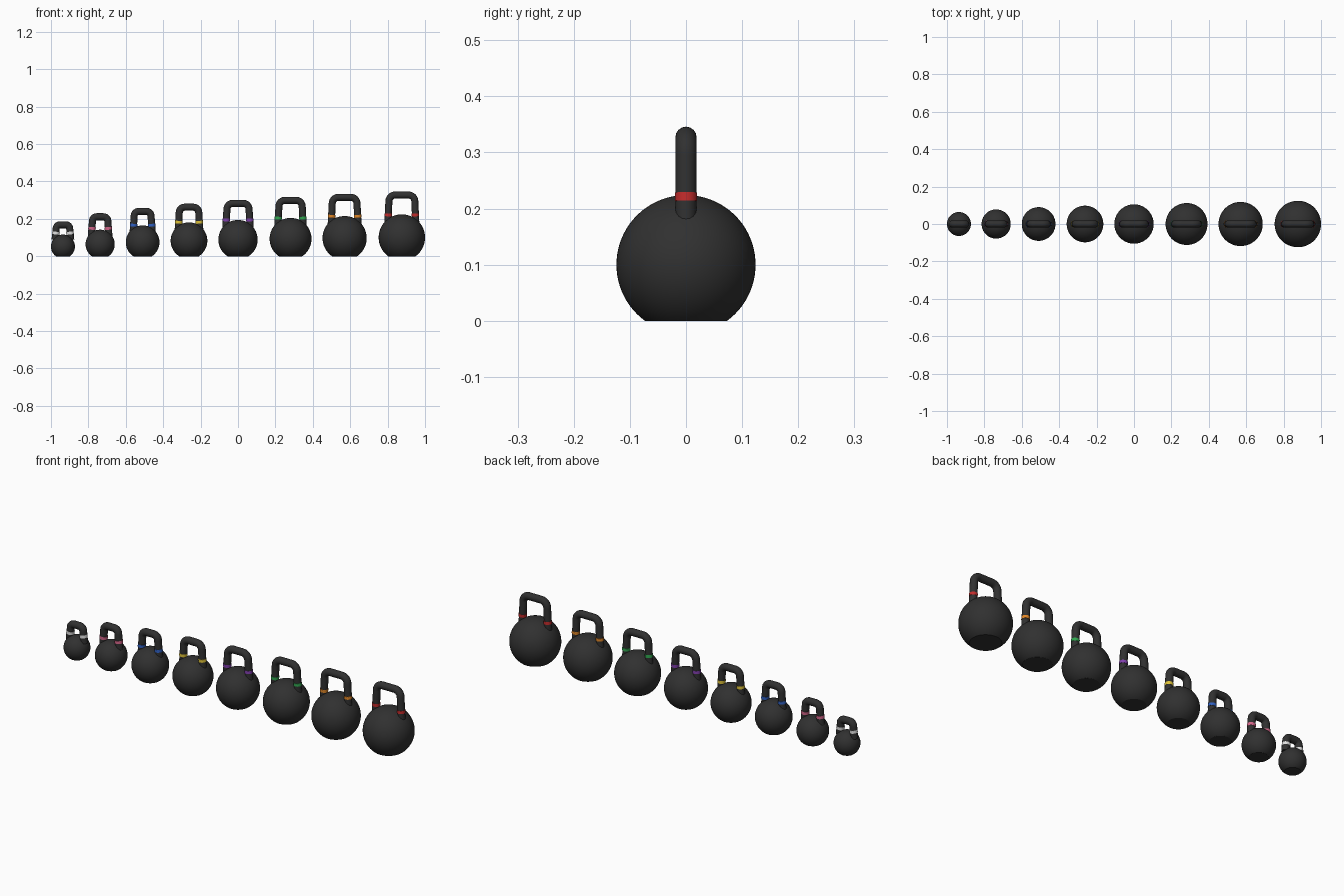
import bpy, bmesh, math
from mathutils import Vector

if "Cube" in bpy.data.objects:
    bpy.data.objects.remove(bpy.data.objects["Cube"])


def material(name, rgb):
    m = bpy.data.materials.new(name)
    m.use_nodes = True
    m.diffuse_color = (*rgb, 1)
    bsdf = m.node_tree.nodes["Principled BSDF"]
    bsdf.inputs["Base Color"].default_value = (*rgb, 1)
    bsdf.inputs["Roughness"].default_value = 0.6
    return m


IRON = material("black iron", (0.03, 0.03, 0.03))
TUBE = 0.0188
LEAN = 0.006


def mesh_object(name, bm, mat, angle=40):
    me = bpy.data.meshes.new(name)
    bm.to_mesh(me)
    bm.free()
    ob = bpy.data.objects.new(name, me)
    bpy.context.collection.objects.link(ob)
    me.materials.append(mat)
    bpy.ops.object.select_all(action="DESELECT")
    ob.select_set(True)
    bpy.context.view_layer.objects.active = ob
    bpy.ops.object.shade_smooth_by_angle(angle=math.radians(angle))
    return ob


def ball(name, x, radius, z):
    # sphere sliced flat at the floor
    bm = bmesh.new()
    bmesh.ops.create_uvsphere(bm, u_segments=64, v_segments=40, radius=radius)
    bmesh.ops.translate(bm, verts=bm.verts, vec=(x, 0, z))
    cut = bmesh.ops.bisect_plane(bm, geom=bm.verts[:] + bm.edges[:] + bm.faces[:],
                                 plane_co=(0, 0, 0), plane_no=(0, 0, -1), clear_outer=True)
    rim = [e for e in cut["geom_cut"] if isinstance(e, bmesh.types.BMEdge)]
    bmesh.ops.contextual_create(bm, geom=rim)
    bmesh.ops.recalc_face_normals(bm, faces=bm.faces)
    mesh_object(name, bm, IRON, 30)


def handle(name, x, half, low, top):
    # round bar bent into a rounded arch with slightly splayed legs
    bend = min(0.033, half * 0.5)
    upper = half - LEAN
    side = [(half, low), (upper, top - bend), (upper - bend, top)]
    path = [(-a, z) for a, z in side] + [(a, z) for a, z in reversed(side)]
    cu = bpy.data.curves.new(name, "CURVE")
    cu.dimensions = "3D"
    cu.bevel_depth = TUBE
    cu.bevel_resolution = 6
    cu.resolution_u = 10
    cu.use_fill_caps = True
    sp = cu.splines.new("BEZIER")
    sp.bezier_points.add(len(path) - 1)
    pts = [Vector((a, 0, z)) for a, z in path]
    corner = {1: Vector((-upper, 0, top)), 4: Vector((upper, 0, top))}
    for i, (bp, co) in enumerate(zip(sp.bezier_points, pts)):
        bp.handle_left_type = bp.handle_right_type = "FREE"
        before, after = pts[max(i - 1, 0)], pts[min(i + 1, len(pts) - 1)]
        bp.co = co
        bp.handle_left = co.lerp(before, 0.33)
        bp.handle_right = co.lerp(after, 0.33)
    # pull the bend handles toward the sharp corners
    for a, b, sign in ((1, 2, -1), (3, 4, 1)):
        sharp = Vector((sign * upper, 0, top))
        p, q = sp.bezier_points[a], sp.bezier_points[b]
        p.handle_right = p.co.lerp(sharp, 0.55)
        q.handle_left = q.co.lerp(sharp, 0.55)
    ob = bpy.data.objects.new(name, cu)
    bpy.context.collection.objects.link(ob)
    ob.location.x = x
    cu.materials.append(IRON)


def band(name, x, z, tilt, mat):
    # thin coloured sleeve around a leg
    bm = bmesh.new()
    bmesh.ops.create_cone(bm, cap_ends=True, segments=32, radius1=TUBE + 0.0012,
                          radius2=TUBE + 0.0012, depth=0.015)
    ob = mesh_object(name, bm, mat)
    ob.location = (x, 0, z)
    ob.rotation_euler.y = tilt


# colour, rgb, centre x, ball radius, ball centre z, height, handle half width, band z
BELLS = [
    ("white", (0.75, 0.75, 0.75), -0.936, 0.064, 0.052, 0.187, 0.061, 0.124),
    ("pink", (0.65, 0.13, 0.25), -0.737, 0.078, 0.064, 0.230, 0.066, 0.149),
    ("blue", (0.03, 0.12, 0.55), -0.510, 0.090, 0.075, 0.259, 0.070, 0.166),
    ("yellow", (0.75, 0.55, 0.04), -0.262, 0.098, 0.083, 0.281, 0.077, 0.182),
    ("purple", (0.22, 0.05, 0.42), 0.0, 0.105, 0.089, 0.302, 0.084, 0.194),
    ("green", (0.03, 0.38, 0.08), 0.281, 0.112, 0.093, 0.318, 0.087, 0.204),
    ("orange", (0.75, 0.24, 0.02), 0.570, 0.118, 0.097, 0.334, 0.091, 0.214),
    ("red", (0.55, 0.025, 0.025), 0.876, 0.124, 0.100, 0.346, 0.094, 0.221),
]

for colour, rgb, x, r, cz, height, outer, bz in BELLS:
    mat = material(colour + " band", rgb)
    half = outer - TUBE
    low = cz + 0.55 * r
    top = height - TUBE
    ball(colour + "_bell_ball", x, r, cz)
    handle(colour + "_bell_handle", x, half, low, top)
    slope = LEAN / (top - 0.033 - low)
    for side, s in (("left", 1), ("right", -1)):
        offset = half - slope * (bz - low)
        band(f"{colour}_bell_{side}_band", x + s * offset, bz, -s * math.atan(slope), mat)
